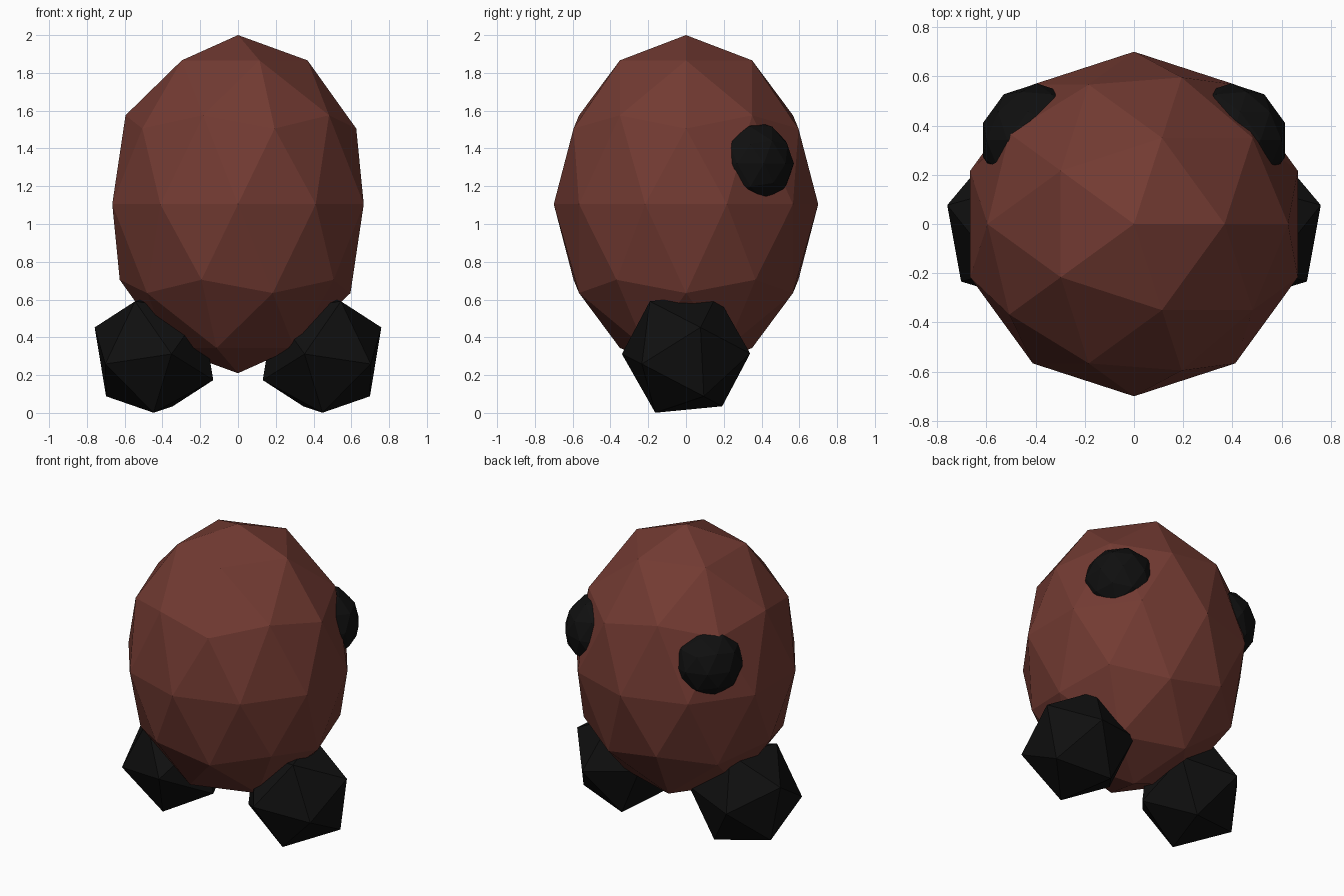
import bpy
from mathutils import Vector, Matrix

if "Cube" in bpy.data.objects:
    bpy.data.objects.remove(bpy.data.objects["Cube"])


def material(name, rgb):
    m = bpy.data.materials.new(name)
    m.diffuse_color = (*rgb, 1)
    m.use_nodes = True
    m.node_tree.nodes["Principled BSDF"].inputs["Base Color"].default_value = m.diffuse_color
    return m


brown = material("reddish_brown", (0.17, 0.043, 0.032))
black = material("near_black", (0.005, 0.005, 0.005))


def ico(name, mat, subdiv, loc, scale, rot=Matrix.Identity(3), mirror=False):
    """Faceted ball; optionally mirrored to the left side."""
    bpy.ops.mesh.primitive_ico_sphere_add(subdivisions=subdiv, radius=1)
    ob = bpy.context.object
    ob.name = name
    ob.data.transform(Matrix.Translation(loc) @ rot.to_4x4() @ Matrix.Diagonal((*scale, 1)))
    ob.data.materials.append(mat)
    if mirror:
        mod = ob.modifiers.new("mirror", 'MIRROR')
        mod.use_clip = False
        mod.use_mirror_merge = False
    return ob


# Egg-shaped body
ico("body", brown, 2, (0, 0, 1.105), (0.70, 0.70, 0.895))

# Round spots on the upper back
ico("back_spots", black, 2, (0.394, 0.341, 1.32), (0.23, 0.23, 0.23), mirror=True)

# Feet: tilted 20-sided balls, aimed by one vertex and its neighbour
zdir = Vector((0.315, 0.077, 0.14)).normalized()
near = Vector((0.09, 0.338, 0.0))
xdir = (near - zdir * near.dot(zdir)).normalized()
ydir = zdir.cross(xdir)
tilt = Matrix((xdir, ydir, zdir)).transposed()
ico("feet", black, 1, (0.445, 0, 0.313), (0.352, 0.352, 0.352), tilt, mirror=True)
